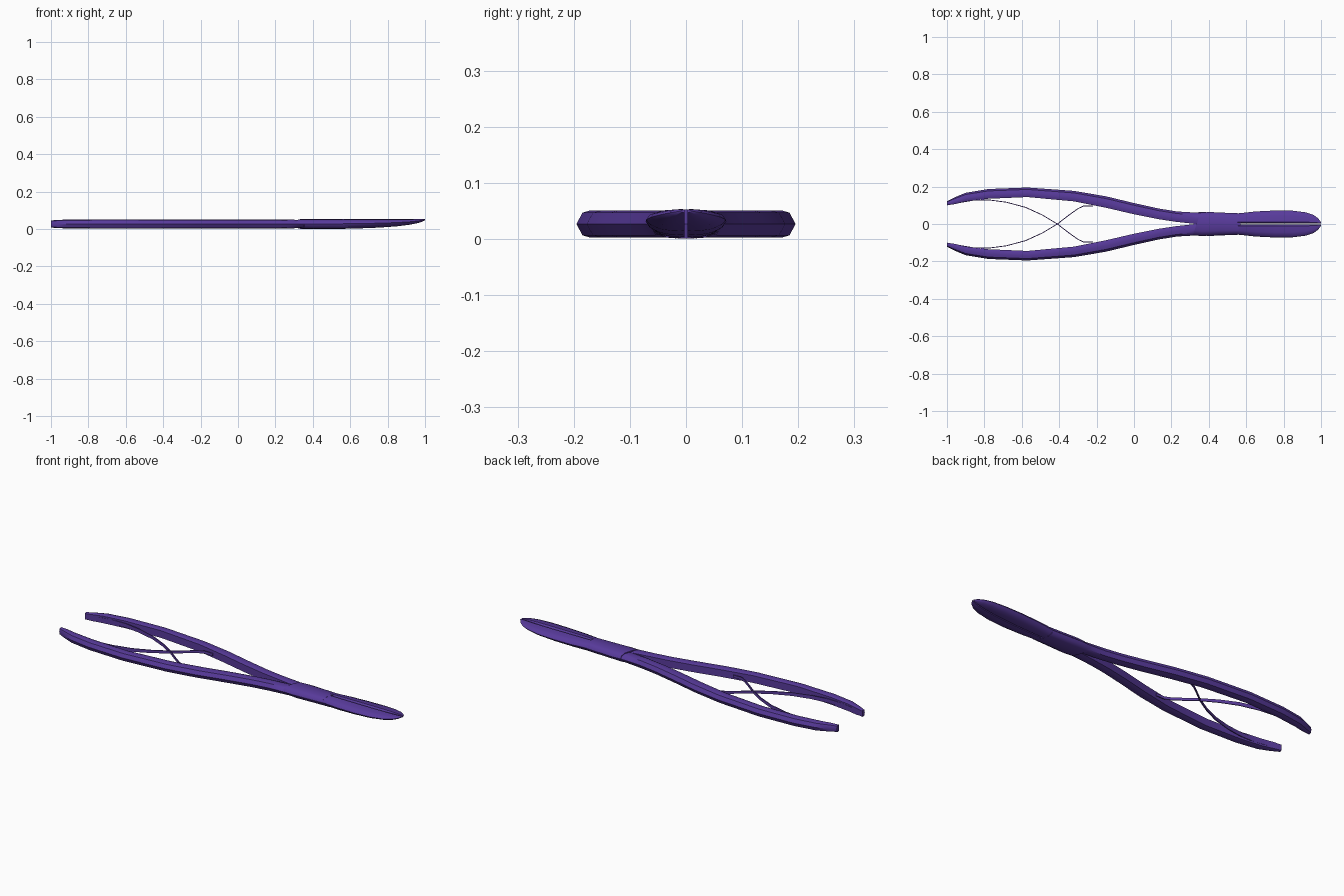
import bpy, bmesh, math
from mathutils import Vector

cube = bpy.data.objects.get("Cube")
if cube:
    bpy.data.objects.remove(cube, do_unlink=True)

MID = 0.0265  # height of the middle plane

purple = bpy.data.materials.new("purple metal")
purple.use_nodes = True
colour = (0.098, 0.043, 0.33, 1)
purple.diffuse_color = colour
purple.node_tree.nodes["Principled BSDF"].inputs["Base Color"].default_value = colour


def loft(name, rings):
    """Skin a closed solid through equal-sized rings of points."""
    bm = bmesh.new()
    loops = [[bm.verts.new(p) for p in ring] for ring in rings]
    n = len(loops[0])
    for a, b in zip(loops, loops[1:]):
        for i in range(n):
            j = (i + 1) % n
            bm.faces.new((a[i], a[j], b[j], b[i]))
    bm.faces.new(loops[0])
    bm.faces.new(loops[-1])
    bmesh.ops.recalc_face_normals(bm, faces=bm.faces[:])
    mesh = bpy.data.meshes.new(name)
    bm.to_mesh(mesh)
    bm.free()
    mesh.materials.append(purple)
    obj = bpy.data.objects.new(name, mesh)
    bpy.context.collection.objects.link(obj)
    bpy.ops.object.select_all(action="DESELECT")
    obj.select_set(True)
    bpy.context.view_layer.objects.active = obj
    bpy.ops.object.shade_smooth_by_angle(angle=math.radians(42))
    return obj


# Handle: x, inner edge, outer edge, half height
HANDLE = [(-1, .100, .122, .019), (-.96, .106, .142, .022), (-.9, .120, .167, .024),
          (-.78, .135, .187, .0245), (-.57, .144, .195, .0245), (-.32, .121, .177, .0245),
          (-.15, .087, .148, .0245), (0, .052, .112, .0245), (.13, .026, .083, .0245),
          (.23, .011, .067, .0245), (.33, 0, .061, .022), (.42, 0, .055, .015)]
HANDLE_SHAPE = [(0, -.8), (.2, -.97), (.5, -1), (.8, -.82), (1, 0),
                (.8, .82), (.5, 1), (.2, .97), (0, .8)]

# Jaw: x, outer edge, bottom, top
JAW = [(.5, .054, .001, .050), (.57, .058, .001, .053), (.65, .067, .003, .053),
       (.75, .072, .007, .053), (.85, .071, .014, .053), (.92, .062, .023, .053),
       (.96, .048, .031, .053), (.985, .030, .039, .053), (1, .009, .047, .052)]
JAW_SHAPE = [(0, .03), (.3, 0), (.65, .1), (.9, .3), (1, .52),
             (.9, .75), (.6, .93), (.12, 1), (0, .8)]

# Half of the pivot block: x, half width
PIVOT = [(.335, .060), (.38, .064), (.47, .060), (.57, .056)]
PIVOT_SHAPE = [(-1, 0), (-.9, .55), (-.6, .92), (0, 1), (.6, .92), (.9, .55), (1, 0)]

# Spring leaf: path in plan and half height
SPRING = [(-.94, .113, .010), (-.86, .127, .011), (-.77, .128, .011), (-.68, .116, .010),
          (-.58, .089, .009), (-.49, .048, .008), (-.41, 0, .007), (-.35, -.046, .007),
          (-.30, -.082, .007), (-.27, -.096, .007), (-.22, -.096, .007)]


def spring_rings(side):
    pts = [Vector((x, y * side)) for x, y, h in SPRING]
    rings = []
    for i, (p, row) in enumerate(zip(pts, SPRING)):
        along = (pts[min(i + 1, len(pts) - 1)] - pts[max(i - 1, 0)]).normalized()
        across = Vector((-along.y, along.x)) * 0.0022
        rings.append([(p.x + s * across.x, p.y + s * across.y, MID + t * row[2])
                      for s, t in ((1, 1), (-1, 1), (-1, -1), (1, -1))])
    return rings


for side, label in ((1, "left"), (-1, "right")):
    loft(label + "_handle",
         [[(x, side * (a + u * (b - a)), MID + v * h) for u, v in HANDLE_SHAPE]
          for x, a, b, h in HANDLE])
    loft(label + "_jaw",
         [[(x, side * (.003 + u * (w - .003)), lo + v * (hi - lo)) for u, v in JAW_SHAPE]
          for x, w, lo, hi in JAW])
    loft(label + "_spring", spring_rings(side))

# Interlocking pivot halves: the lower one is the upper one turned over
for turn, label in ((1, "upper"), (-1, "lower")):
    loft(label + "_pivot_block",
         [[(x + .35 * u * w, turn * u * w, MID + turn * v * .0262)
           for u, v in PIVOT_SHAPE] for x, w in PIVOT])
